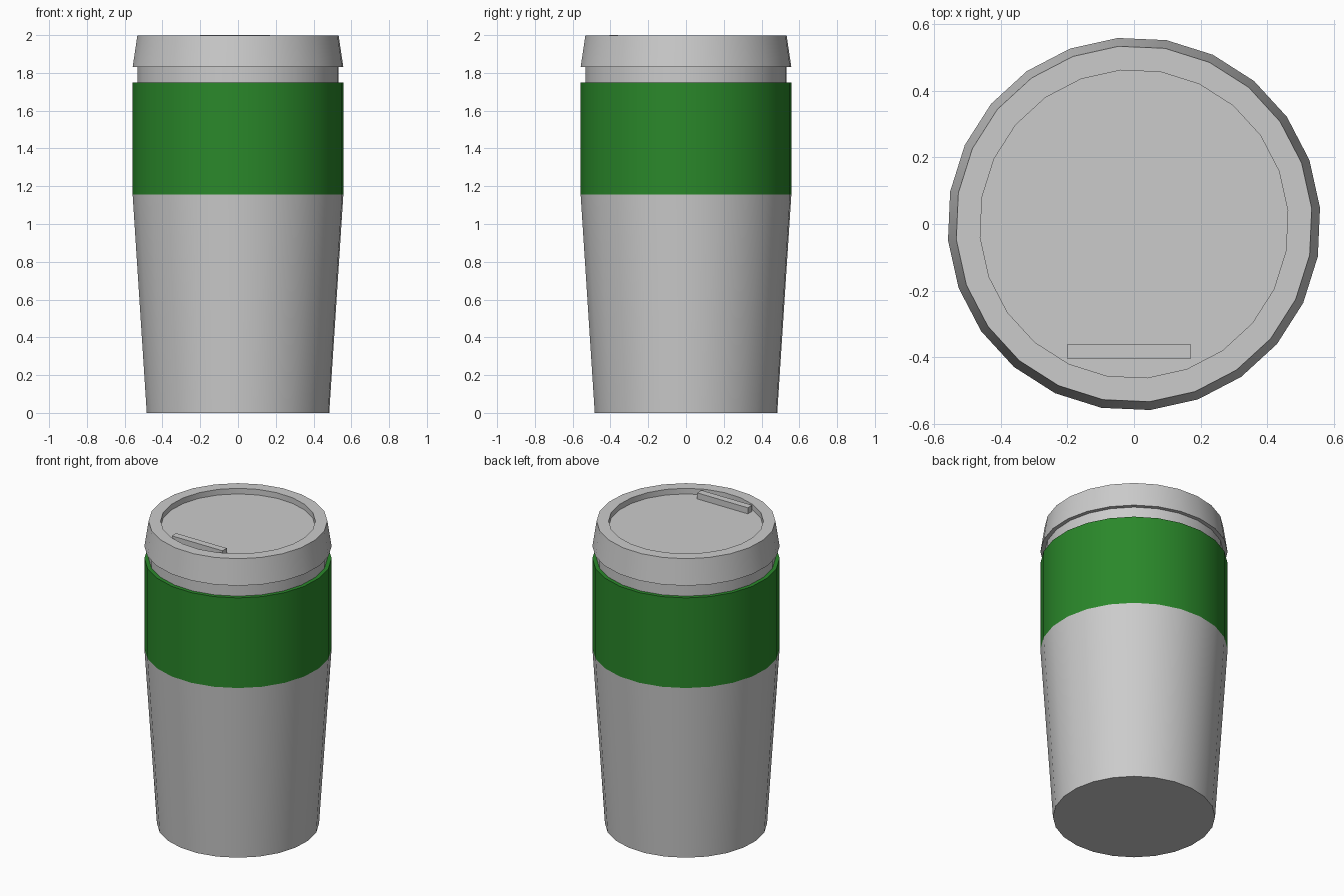
import bpy, bmesh, math

if "Cube" in bpy.data.objects:
    bpy.data.objects.remove(bpy.data.objects["Cube"])

SIDES = 24
TURN = math.radians(5)  # facet offset around the axis

green = bpy.data.materials.new("green_rubber")
green.diffuse_color = (0.023, 0.245, 0.023, 1)
green.use_nodes = True
green.node_tree.nodes["Principled BSDF"].inputs["Base Color"].default_value = green.diffuse_color


def finish(bm, name, material=None):
    bmesh.ops.recalc_face_normals(bm, faces=bm.faces)
    mesh = bpy.data.meshes.new(name)
    bm.to_mesh(mesh)
    bm.free()
    obj = bpy.data.objects.new(name, mesh)
    bpy.context.collection.objects.link(obj)
    if material:
        mesh.materials.append(material)
    bpy.ops.object.select_all(action='DESELECT')
    bpy.context.view_layer.objects.active = obj
    obj.select_set(True)
    bpy.ops.object.shade_smooth_by_angle(angle=math.radians(30))
    return obj


def lathe(name, profile, closed=False, material=None):
    """Revolve (radius, z) points; cap both ends, or join them into a ring."""
    bm = bmesh.new()
    rings = []
    for r, z in profile:
        angles = [TURN + math.tau * i / SIDES for i in range(SIDES)]
        rings.append([bm.verts.new((r * math.cos(a), r * math.sin(a), z)) for a in angles])
    pairs = list(zip(rings, rings[1:]))
    if closed:
        pairs.append((rings[-1], rings[0]))
    else:
        bm.faces.new(rings[0])
        bm.faces.new(rings[-1])
    for a, b in pairs:
        for i in range(SIDES):
            j = (i + 1) % SIDES
            bm.faces.new((a[i], a[j], b[j], b[i]))
    return finish(bm, name, material)


# Tapered cup with a straight neck
lathe("cup_body", [(0.485, 0), (0.56, 1.155), (0.535, 1.155), (0.535, 1.83)])

# Green grip sleeve
lathe("grip_sleeve", [(0.535, 1.155), (0.56, 1.155), (0.56, 1.75), (0.535, 1.75)],
      closed=True, material=green)

# Flared lid with a recessed top
lathe("lid", [(0.535, 1.83), (0.56, 1.83), (0.535, 1.997), (0.463, 1.997), (0.463, 1.96)])

# Small raised bar at the front of the lid
bm = bmesh.new()
bmesh.ops.create_cube(bm, size=1)
bmesh.ops.scale(bm, vec=(0.37, 0.045, 0.05), verts=bm.verts)
bmesh.ops.translate(bm, vec=(-0.015, -0.382, 1.975), verts=bm.verts)
finish(bm, "lid_tab")
